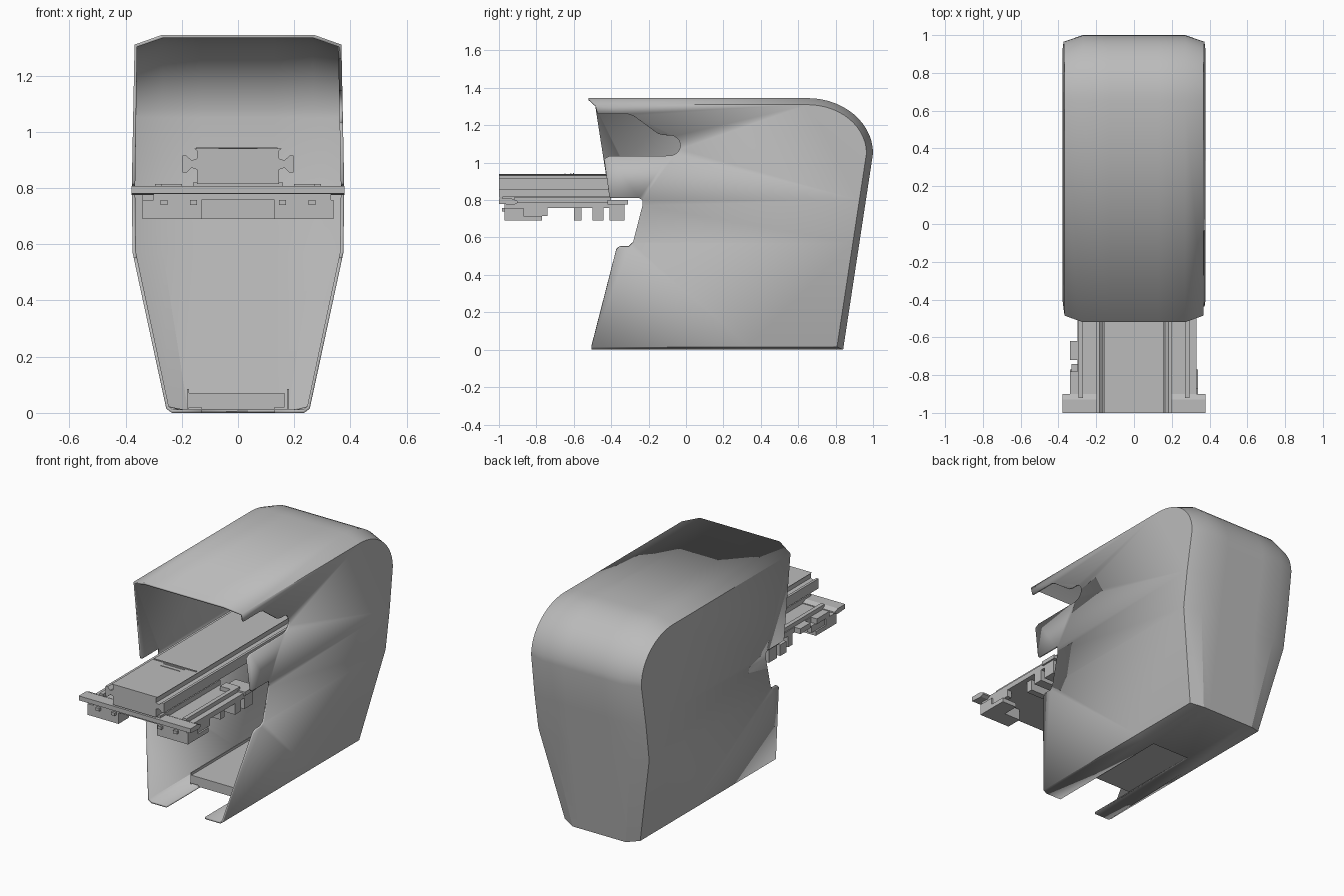
import bpy, bmesh, math
from mathutils import Vector

cube = bpy.data.objects.get("Cube")
if cube:
    bpy.data.objects.remove(cube, do_unlink=True)

grey = bpy.data.materials.new("light grey")
grey.use_nodes = True
grey.diffuse_color = (0.5, 0.5, 0.5, 1)
grey.node_tree.nodes["Principled BSDF"].inputs["Base Color"].default_value = (0.5, 0.5, 0.5, 1)


def finish(name, bm, angle=None):
    bmesh.ops.recalc_face_normals(bm, faces=bm.faces)
    mesh = bpy.data.meshes.new(name)
    bm.to_mesh(mesh)
    bm.free()
    mesh.materials.append(grey)
    ob = bpy.data.objects.new(name, mesh)
    bpy.context.collection.objects.link(ob)
    if angle:
        bpy.ops.object.select_all(action="DESELECT")
        ob.select_set(True)
        bpy.context.view_layer.objects.active = ob
        bpy.ops.object.shade_smooth_by_angle(angle=math.radians(angle))
    return ob


def boxes(name, ranges):
    """Join axis-aligned boxes given as x0, x1, y0, y1, z0, z1."""
    bm = bmesh.new()
    for x0, x1, y0, y1, z0, z1 in ranges:
        for v in bmesh.ops.create_cube(bm, size=1)["verts"]:
            v.co = (x1 if v.co.x > 0 else x0, y1 if v.co.y > 0 else y0, z1 if v.co.z > 0 else z0)
    return finish(name, bm)


def both(*r):
    """The given box and its mirror image across x."""
    return [r, (-r[1], -r[0]) + r[2:]]


def extrude(name, section, place, offset, angle=None):
    bm = bmesh.new()
    face = bm.faces.new([bm.verts.new(place(*p)) for p in section])
    new = bmesh.ops.extrude_face_region(bm, geom=[face])["geom"]
    bmesh.ops.translate(bm, vec=offset, verts=[v for v in new if isinstance(v, bmesh.types.BMVert)])
    return finish(name, bm, angle)


# Housing: wrapped band (floor, back, top) with bevelled borders and two side walls
WIDTHS = [(0.0, 0.25), (0.02, 0.257), (0.57, 0.375), (0.8, 0.378), (1.31, 0.368), (1.4, 0.366)]


def half_width(z):
    for (z0, w0), (z1, w1) in zip(WIDTHS, WIDTHS[1:]):
        if z <= z1:
            return w0 + (w1 - w0) * (z - z0) / (z1 - z0)
    return WIDTHS[-1][1]


def arc(ry, rz, n=14):
    return [(0.65 + ry * math.cos(t), 1.05 + rz * math.sin(t))
            for t in (math.pi / 2 * i / n for i in range(n + 1))]


def lean(z, y0, y1):
    return (y0 + (y1 - y0) * z / 1.05, z)


# Middle line of the band, its border line, and half width of the flat middle
outer = [(-0.505, 0), (0.33, 0), lean(0, 0.84, 1), lean(0.57, 0.84, 1), lean(0.8, 0.84, 1)]
outer += arc(0.35, 0.295) + [(-0.52, 1.345)]
border = [(-0.505, 0.015), (0.33, 0.015), lean(0.015, 0.805, 0.965), lean(0.57, 0.805, 0.965),
          lean(0.8, 0.805, 0.965)] + arc(0.315, 0.26) + [(-0.485, 1.31)]
flat = [0.235, 0.21, 0.18, 0.27, 0.275] + [0.27] * (len(outer) - 5)
SLOT = 0.13

bm = bmesh.new()
rows = []
for (y, z), (by, bz), a in zip(outer, border, flat):
    w = half_width(bz)
    rows.append([bm.verts.new(p) for p in (
        (-w, by, bz), (-a, y, z), (-SLOT, y, z), (SLOT, y, z), (a, y, z), (w, by, bz))])
for i, (r, s) in enumerate(zip(rows, rows[1:])):
    for k in range(5):
        if i == 0 and k == 2:
            continue  # cable slot left open in the floor
        bm.faces.new((r[k], r[k + 1], s[k + 1], s[k]))

notch = [(-0.41, 0.82), (-0.405, 0.81), (-0.25, 0.81), (-0.233, 0.8), (-0.233, 0.77),
         (-0.283, 0.575), (-0.305, 0.552), (-0.355, 0.552), (-0.373, 0.535)]
round_end = [(-0.09 + 0.06 * math.cos(t), 1.092 + 0.055 * math.sin(t))
             for t in (math.radians(80 - 17 * i) for i in range(11))]
keyhole = [(-0.472, 1.26), (-0.31, 1.26), (-0.28, 1.25), (-0.15, 1.155), (-0.12, 1.147)]
keyhole += round_end + [(-0.41, 1.035), (-0.438, 1.02)]
for side in (-1, 1):
    front = (keyhole if side > 0 else []) + notch
    wall = bmesh.new()
    wall.faces.new([wall.verts.new((0, y, z)) for y, z in border + front])
    for level in (0.57, 0.8):
        bmesh.ops.bisect_plane(wall, geom=wall.verts[:] + wall.edges[:] + wall.faces[:],
                               plane_co=(0, 0, level), plane_no=(0, 0, 1))
    bmesh.ops.triangulate(wall, faces=wall.faces[:])
    for v in wall.verts:
        v.co.x = side * half_width(v.co.z)
    temp = bpy.data.meshes.new("wall")
    wall.to_mesh(temp)
    wall.free()
    bm.from_mesh(temp)
    bpy.data.meshes.remove(temp)
bmesh.ops.remove_doubles(bm, verts=bm.verts, dist=0.0008)
housing = finish("housing", bm, 20)
# Point the normals outward so that the thickness grows inward
top = max(housing.data.polygons, key=lambda p: p.center.z)
if top.normal.z < 0:
    housing.data.flip_normals()
mod = housing.modifiers.new("thickness", "SOLIDIFY")
mod.thickness = 0.012
mod.offset = -1

# Tray above the floor slot
boxes("floor_tray", [(-0.175, 0.165, -0.2, 0.38, 0.02, 0.07), (-0.13, 0.13, -0.2, 0.36, 0.012, 0.02)]
      + both(0.175, 0.181, -0.2, 0.38, 0.015, 0.085))

# Slide rail with dovetail grooves along both sides
half = [(0.145, 0.815), (0.145, 0.865), (0.165, 0.872), (0.183, 0.855), (0.198, 0.855),
        (0.198, 0.915), (0.183, 0.915), (0.165, 0.898), (0.145, 0.905), (0.145, 0.932), (0.155, 0.94)]
section = half + [(-x, z) for x, z in reversed(half)]
extrude("slide_rail", section, lambda x, z: (x, -1, z), Vector((0, 1.3, 0)))
boxes("rail_details", [(-0.15, 0.14, -0.605, -0.598, 0.935, 0.945),
                       (-0.07, 0.07, -0.62, -0.612, 0.935, 0.943),
                       (-0.07, 0.06, -0.65, -0.645, 0.935, 0.943)])

# Front cross bar with a tapered edge
bar = [(-1, 0.78), (-0.92, 0.775), (-0.9, 0.785), (-0.9, 0.795), (-0.93, 0.807), (-1, 0.807)]
extrude("cross_bar", bar, lambda y, z: (-0.378, y, z), Vector((0.756, 0, 0)))

# Carrier plate, raised rims and rear tabs
boxes("carrier_plate", [(-0.3, 0.33, -0.97, -0.4, 0.758, 0.79), (-0.34, -0.3, -0.9, -0.78, 0.758, 0.79),
                        (-0.34, -0.3, -0.72, -0.62, 0.758, 0.79), (-0.16, 0.16, -0.98, -0.4, 0.785, 0.82)]
      + both(0.27, 0.295, -0.92, -0.4, 0.785, 0.815) + both(0.2, 0.295, -0.46, -0.4, 0.785, 0.815))
boxes("rear_tabs", both(0.2, 0.34, -0.42, -0.31, 0.776, 0.8))

# Feet and ribs below the carrier
boxes("carrier_feet", both(0.13, 0.34, -0.97, -0.87, 0.69, 0.758)
      + both(0.24, 0.34, -0.87, -0.77, 0.69, 0.716) + both(0.3, 0.33, -0.87, -0.74, 0.716, 0.758)
      + both(0.13, 0.3, -0.6, -0.56, 0.69, 0.758) + both(0.2, 0.33, -0.5, -0.44, 0.69, 0.758)
      + both(0.26, 0.33, -0.41, -0.33, 0.69, 0.776)
      + both(0.25, 0.275, -0.985, -0.97, 0.74, 0.758) + both(0.145, 0.17, -0.985, -0.97, 0.74, 0.758)
      + [(-0.13, 0.13, -0.6, -0.56, 0.69, 0.758)])
